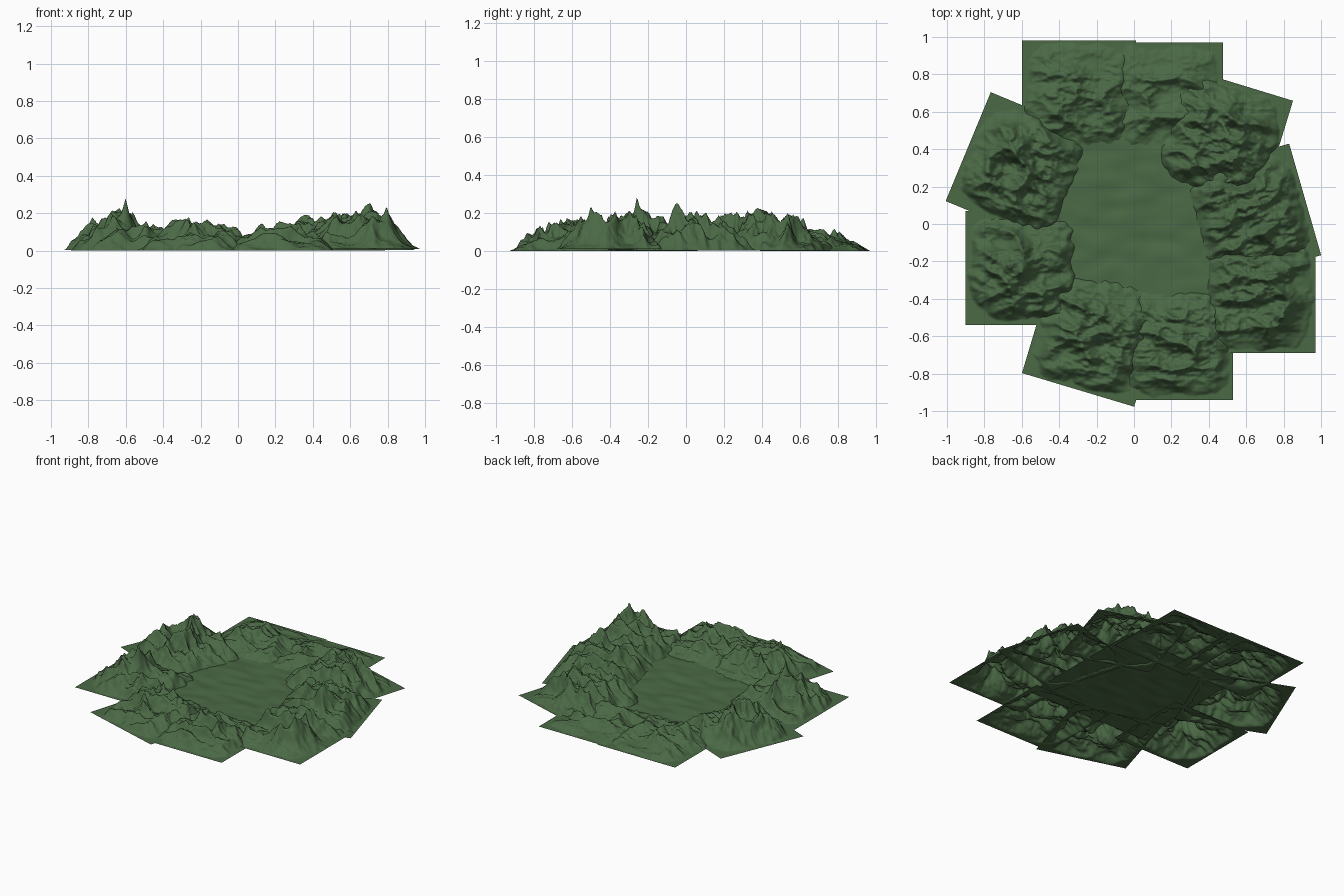
import bpy, math
from mathutils import Vector, noise

if "Cube" in bpy.data.objects:
    bpy.data.objects.remove(bpy.data.objects["Cube"])

green = bpy.data.materials.new("forest green")
green.diffuse_color = (0.07, 0.142, 0.06, 1)
green.use_nodes = True
green.node_tree.nodes["Principled BSDF"].inputs["Base Color"].default_value = green.diffuse_color


def sheet(name, cx, cy, sx, sy, rot, z0, height, n):
    """Open square grid whose heights come from height(u, v), u and v in -1..1."""
    c, s = math.cos(math.radians(rot)), math.sin(math.radians(rot))
    uv = [(2 * i / n - 1, 2 * j / n - 1) for j in range(n + 1) for i in range(n + 1)]
    verts = [(cx + (c * u * sx - s * v * sy) / 2, cy + (s * u * sx + c * v * sy) / 2,
              z0 + height(u, v)) for u, v in uv]
    faces = [(a, a + 1, a + n + 2, a + n + 1)
             for j in range(n) for a in range(j * (n + 1), j * (n + 1) + n)]
    me = bpy.data.meshes.new(name)
    me.from_pydata(verts, [], faces)
    me.polygons.foreach_set("use_smooth", [True] * len(faces))
    me.materials.append(green)
    ob = bpy.data.objects.new(name, me)
    bpy.context.collection.objects.link(ob)
    return ob


def ridges(u, v, seed):
    """Ridged fractal, stretched along the local x axis."""
    total, amp, f = 0.0, 1.0, 1.7
    for k in range(5):
        p = Vector((u * f * 0.85, v * f * 1.35, seed * 7.3 + k * 3.1))
        a = noise.noise(p)
        total += amp * (1 - 1.7 * math.sqrt(a * a + 0.001))
        amp *= 0.43
        f *= 2
    return max(0.0, total / 1.72)


def mountain(seed, top, pu, pv, peak):
    """Hill mass with flat borders and lobed foot; a narrow summit reaches peak."""
    def field(u, v):
        d = (u ** 4 + v ** 4) ** 0.25
        d += 0.09 * noise.noise(Vector((u * 2.5, v * 2.5, seed * 5.7)))
        d += 0.05 * noise.noise(Vector((u * 7, v * 7, seed * 2.9)))
        f = max(0.0, min(1.0, (0.93 - d) / 0.55))
        return f * (1.4 - 0.4 * f) * (0.16 + 0.84 * ridges(u, v, seed) ** 1.6)

    m = max(field(i / 30, j / 30) for i in range(-30, 31) for j in range(-30, 31))
    lift = max(0, peak - top / m * field(pu, pv))

    def h(u, v):
        return top / m * field(u, v) + lift * math.exp(-math.hypot(u - pu, v - pv) / 0.13) \
            * max(0, 1 - max(abs(u), abs(v)) ** 8)
    return h


# Ring of patches: name, centre, size, rotation, base, ridge height, summit u, v, height
patches = [
    ("back_left_hills", -0.295, 0.69, 0.61, 0.58, 0, 0.0, 0.115, -0.4, -0.3, 0.12),
    ("back_right_hills", 0.175, 0.67, 0.60, 0.60, 0, 0.0, 0.085, 0.2, -0.2, 0.08),
    ("right_upper_mountain", 0.463, 0.453, 0.62, 0.62, -17, 0.002, 0.19, 0.3, 0.1, 0.20),
    ("right_mountain", 0.617, 0.046, 0.62, 0.62, 16, 0.004, 0.20, 0.1, -0.3, 0.22),
    ("right_lower_mountain", 0.67, -0.39, 0.60, 0.60, 0, 0.01, 0.20, 0.42, -0.37, 0.24),
    ("front_right_mountain", 0.23, -0.64, 0.60, 0.60, 0, 0.0, 0.15, 0.1, 0.2, 0.14),
    ("front_left_mountain", -0.21, -0.59, 0.626, 0.62, -16.7, 0.002, 0.165, -0.3, 0.1, 0.17),
    ("left_lower_mountain", -0.595, -0.235, 0.61, 0.61, 0, 0.0, 0.185, -0.02, -0.08, 0.28),
    ("left_upper_mountain", -0.60, 0.295, 0.62, 0.63, -22.5, 0.003, 0.20, -0.15, 0.38, 0.21),
]
for k, (name, cx, cy, sx, sy, rot, z0, top, pu, pv, peak) in enumerate(patches):
    sheet(name, cx, cy, sx, sy, rot, z0, mountain(k + 1, top, pu, pv, peak - z0), 100)

# Gently rolling valley floor in the middle
sheet("valley_floor", 0.03, 0.03, 0.92, 0.96, 0, 0.01,
      lambda u, v: 0.010 * noise.noise(Vector((u * 3, v * 6, 9.1)))
      * max(0, 1 - max(abs(u), abs(v)) ** 4), 60)
